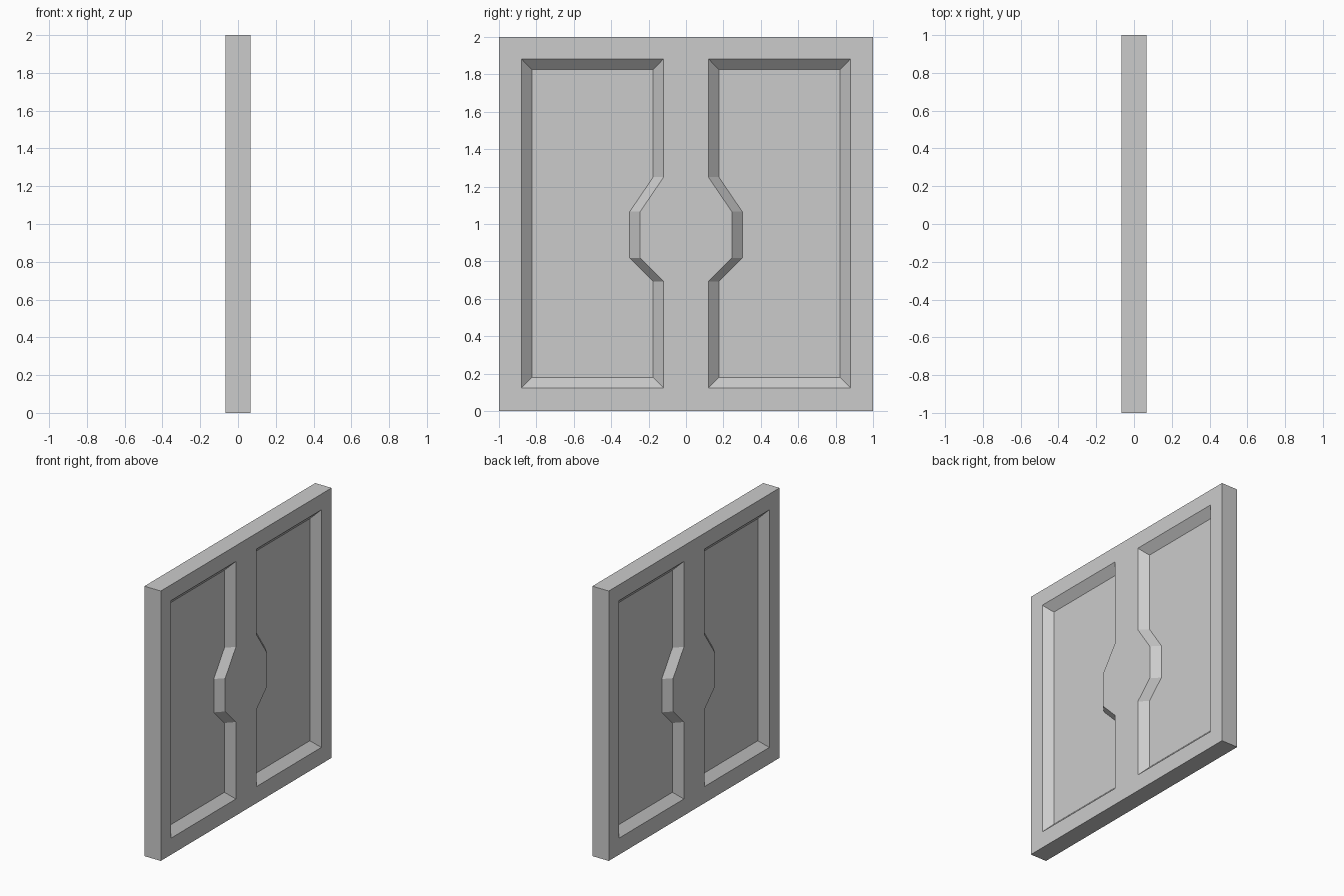
import bpy, bmesh

if "Cube" in bpy.data.objects:
    bpy.data.objects.remove(bpy.data.objects["Cube"])

T = 0.067      # half thickness of the door
FLOOR = 0.012  # half thickness of the recessed panel

# Half outline (y, z): outer rectangle, recess rim and recess floor
outer = [(0, 0), (1, 0), (1, 2), (0, 2)]
rim = [(0.12, 0.123), (0.88, 0.123), (0.88, 1.883), (0.12, 1.883),
       (0.12, 1.25), (0.245, 1.066), (0.245, 0.819), (0.12, 0.693)]
floor = [(0.176, 0.179), (0.824, 0.179), (0.824, 1.825), (0.176, 1.825)]
floor += [(y + 0.056, z) for y, z in rim[4:]]

bm = bmesh.new()


def ring(points, x):
    return [bm.verts.new((x, y, z)) for y, z in points]


o, r, f, edge = ring(outer, T), ring(rim, T), ring(floor, FLOOR), ring(outer, 0)

# Frame: three straight rails and the shaped centre stile
for i in range(3):
    bm.faces.new((o[i], o[i + 1], r[i + 1], r[i]))
    bm.faces.new((edge[i], edge[i + 1], o[i + 1], o[i]))
bm.faces.new([o[3], o[0], r[0]] + r[:3:-1] + [r[3]])

# Sloped recess walls and flat panel
for i in range(8):
    j = (i + 1) % 8
    bm.faces.new((r[i], r[j], f[j], f[i]))
bm.faces.new(f)
bmesh.ops.recalc_face_normals(bm, faces=bm.faces)
if max(bm.faces, key=lambda p: p.calc_center_median().x).normal.x < 0:
    bmesh.ops.reverse_faces(bm, faces=bm.faces)

mesh = bpy.data.meshes.new("panelled_door")
bm.to_mesh(mesh)
bm.free()
door = bpy.data.objects.new("panelled_door", mesh)
bpy.context.collection.objects.link(door)

# Mirror to both leaves and both sides
mirror = door.modifiers.new("mirror", "MIRROR")
mirror.use_axis = (True, True, False)
mirror.use_clip = True
